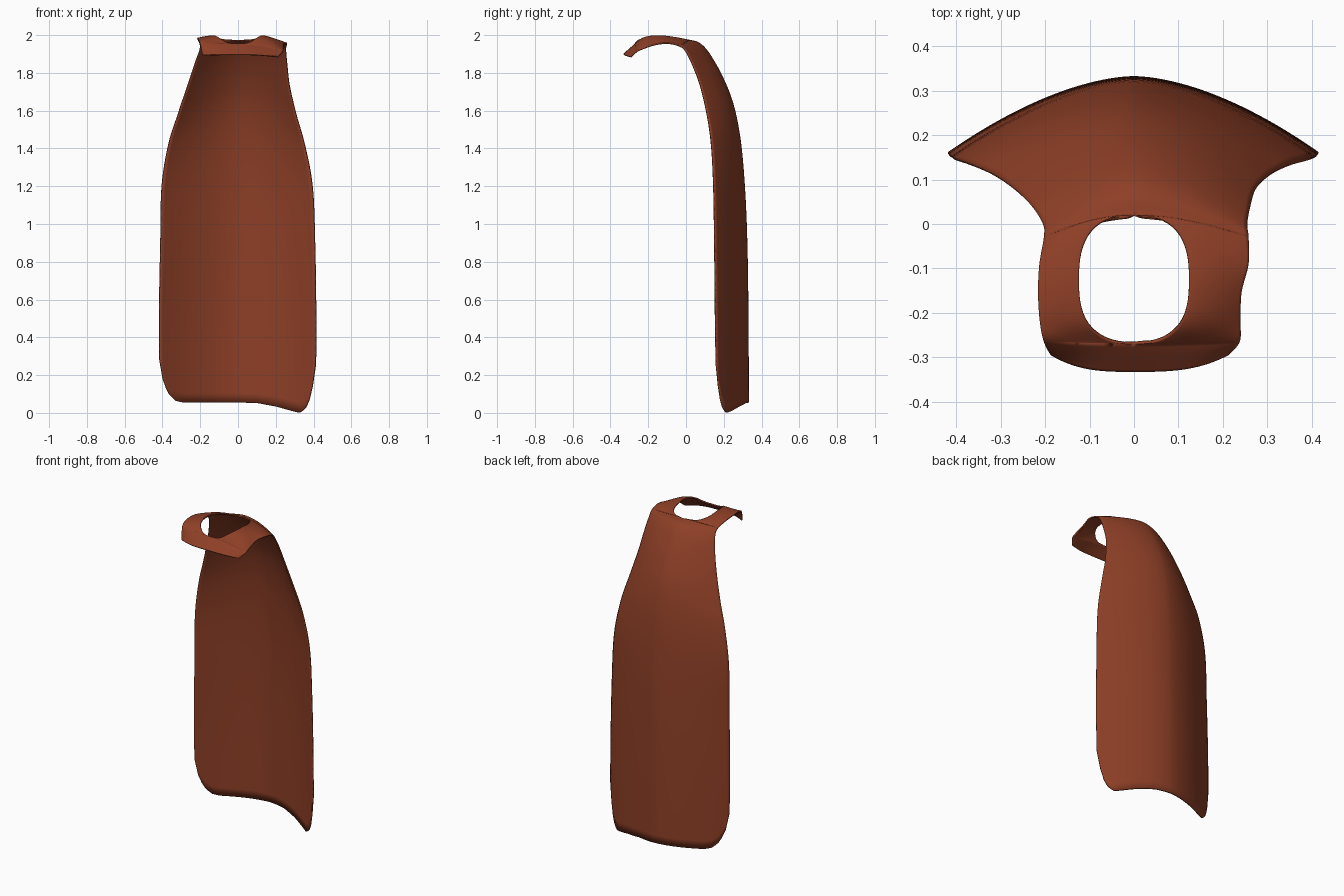
import bpy, bmesh, math

if "Cube" in bpy.data.objects:
    bpy.data.objects.remove(bpy.data.objects["Cube"])

# Cross rows from hem to front collar:
# centre y, centre z, edge y, left x, left z, right x, right z
ROWS = [
    (.333, 0, .163, -.417, 0, .414, 0),
    (.331, .5, .159, -.419, .5, .415, .5),
    (.325, .9, .155, -.412, .9, .409, .9),
    (.312, 1.2, .15, -.405, 1.2, .396, 1.2),
    (.289, 1.45, .138, -.37, 1.42, .355, 1.42),
    (.25, 1.64, .115, -.32, 1.58, .31, 1.58),
    (.19, 1.79, .08, -.27, 1.73, .275, 1.73),
    (.12, 1.91, .04, -.23, 1.85, .262, 1.84),
    (.07, 1.96, .0, -.205, 1.92, .255, 1.92),
    (.02, 1.975, -.03, -.203, 1.95, .258, 1.945),
    (-.06, 1.99, -.09, -.213, 1.975, .258, 1.96),
    (-.14, 1.999, -.155, -.216, 1.985, .242, 1.955),
    (-.22, 1.99, -.22, -.212, 1.983, .24, 1.935),
    (-.27, 1.955, -.265, -.203, 1.965, .238, 1.915),
    (-.333, 1.9, -.295, -.188, 1.895, .213, 1.885),
]
# Hem height across the width (position, z)
HEM = [(-1, .28), (-.95, .16), (-.88, .1), (-.8, .065), (-.7, .055), (0, .055),
       (.25, .052), (.5, .033), (.7, .01), (.8, 0), (.87, .025), (.94, .09), (1, .26)]
HOLE_A, HOLE_B = 9, 13
N = 24


def spline(t):
    i = min(int(t), len(ROWS) - 2)
    f = t - i
    a, b, c, d = (ROWS[min(max(i + k, 0), len(ROWS) - 1)] for k in (-1, 0, 1, 2))
    return [.5 * (2 * q + (r - p) * f + (2 * p - 5 * q + 4 * r - s) * f * f
                  + (3 * q - p - 3 * r + s) * f ** 3) for p, q, r, s in zip(a, b, c, d)]


def hem(u):
    for (a, za), (b, zb) in zip(HEM, HEM[1:]):
        if u <= b:
            return za + (zb - za) * (u - a) / (b - a)
    return HEM[-1][1]


def point(t, side, u):
    yc, zc, ye, xl, zl, xr, zr = spline(t)
    xe, ze = (xl, zl) if side < 0 else (xr, zr)
    # rounded neck opening
    h = 0
    if HOLE_A < t < HOLE_B:
        q = min(abs((yc + .125) / .145), 1)
        h = .124 * (1 - q ** 2.6) ** (1 / 2.6)
    x = side * h + (xe - side * h) * u
    power = 1.7 if t < 13 else 1.7 + 1.3 * (t - 13)
    k = u ** power
    y, z = yc + (ye - yc) * k, zc + (ze - zc) * k
    if z < .5:
        z = .5 - (.5 - z) * (.5 - hem(side * u)) / .5
    return x, y, z


# Row positions, packed towards both ends of the neck opening
ts = [HOLE_A * i / 54 for i in range(54)]
ts += [HOLE_A + (HOLE_B - HOLE_A) * (1 - math.cos(math.pi * i / 32)) / 2 for i in range(32)]
ts += [HOLE_B + i / 8 for i in range(9)]

# Cape sheet: left and right halves joined on the centre line
bm = bmesh.new()
for side in (-1, 1):
    grid = [[bm.verts.new(point(t, side, j / N)) for j in range(N + 1)] for t in ts]
    for r0, r1 in zip(grid, grid[1:]):
        for j in range(N):
            quad = (r0[j], r0[j + 1], r1[j + 1], r1[j])
            bm.faces.new(quad if side < 0 else quad[::-1])
bmesh.ops.remove_doubles(bm, verts=bm.verts, dist=.0005)
bmesh.ops.recalc_face_normals(bm, faces=bm.faces)
bm.faces.ensure_lookup_table()
back = max(bm.faces, key=lambda f: f.calc_center_median().y)
if back.normal.y < 0:
    bmesh.ops.reverse_faces(bm, faces=bm.faces)
for f in bm.faces:
    f.smooth = True
mesh = bpy.data.meshes.new("cape")
bm.to_mesh(mesh)
bm.free()
cape = bpy.data.objects.new("cape", mesh)
bpy.context.collection.objects.link(cape)

# Thin cloth thickness, inwards
solid = cape.modifiers.new("cloth", 'SOLIDIFY')
solid.thickness = .008
solid.offset = -1

# Rust cloth
mat = bpy.data.materials.new("rust_cloth")
mat.diffuse_color = (.27, .05, .02, 1)
mat.use_nodes = True
mat.node_tree.nodes["Principled BSDF"].inputs["Base Color"].default_value = mat.diffuse_color
mesh.materials.append(mat)
